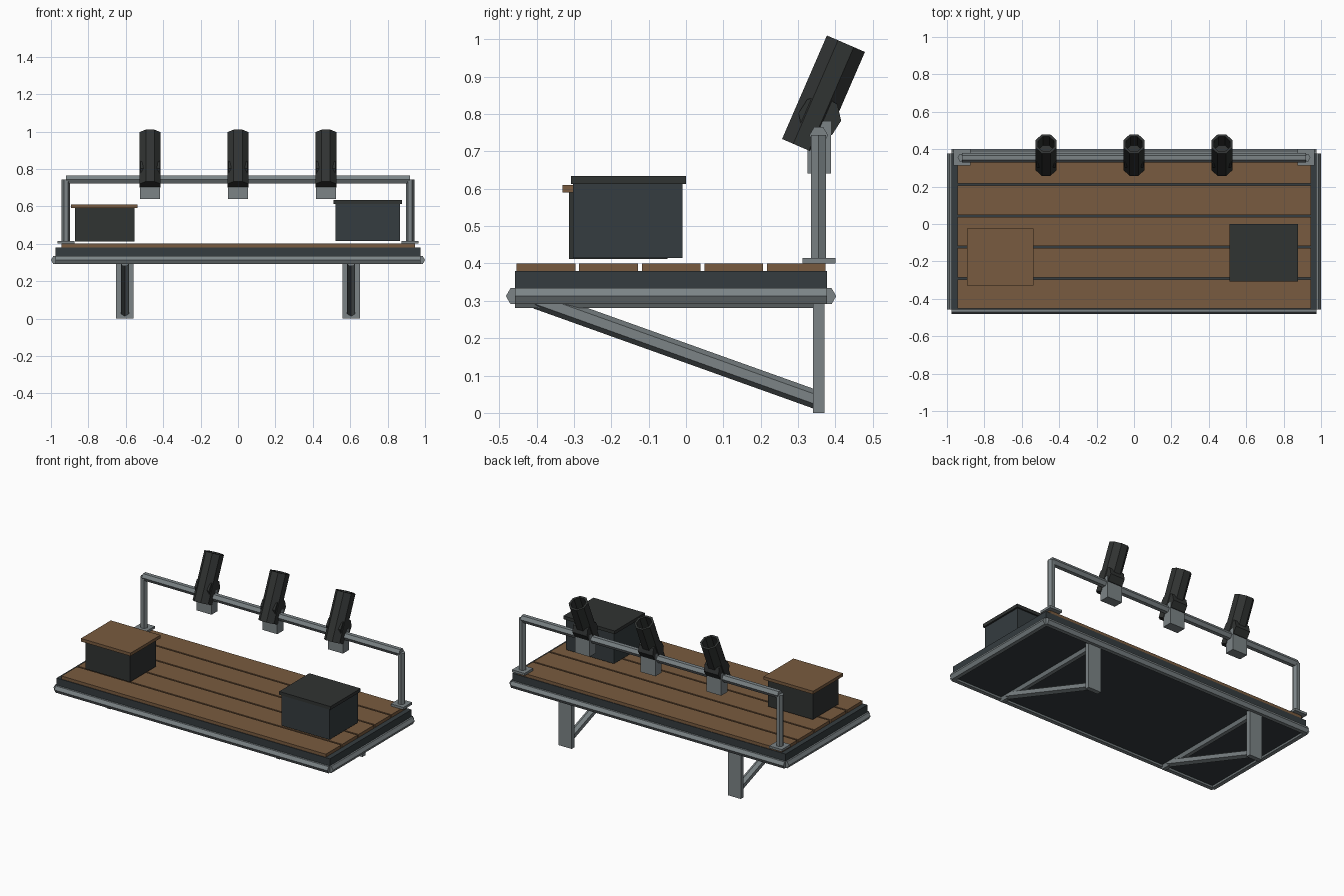
import bpy, bmesh
from math import pi, radians, cos, sin
from mathutils import Vector, Matrix

if "Cube" in bpy.data.objects:
    bpy.data.objects.remove(bpy.data.objects["Cube"])


def material(name, rgb):
    m = bpy.data.materials.new(name)
    m.diffuse_color = (*rgb, 1)
    m.use_nodes = True
    m.node_tree.nodes["Principled BSDF"].inputs["Base Color"].default_value = m.diffuse_color
    return m


STEEL = material("steel", (0.20, 0.23, 0.24))
SLATE = material("slate", (0.035, 0.045, 0.05))
BLACK = material("black", (0.03, 0.033, 0.032))
WOOD = material("wood", (0.19, 0.105, 0.05))


def finish(name, bm, mat):
    bmesh.ops.recalc_face_normals(bm, faces=bm.faces)
    me = bpy.data.meshes.new(name)
    bm.to_mesh(me)
    bm.free()
    me.materials.append(mat)
    ob = bpy.data.objects.new(name, me)
    bpy.context.collection.objects.link(ob)
    return ob


def box(name, x, y, z, mat):
    """Box from (min, max) ranges."""
    bm = bmesh.new()
    bmesh.ops.create_cube(bm, size=1)
    for v in bm.verts:
        v.co = Vector([(a + b) / 2 + c * (b - a) for (a, b), c in zip((x, y, z), v.co)])
    return finish(name, bm, mat)


def tube(name, p, q, r, mat, sides=6, spin=0.0, hole=0.0, depth=0.0):
    """Faceted bar from p to q, with an optional recess in the q end."""
    p, q = Vector(p), Vector(q)
    axis = (q - p).normalized()
    ref = Vector((0, 0, 1)) if abs(axis.z) < 0.99 else Vector((0, 1, 0))
    u = axis.cross(ref).normalized()
    w = u.cross(axis)
    bm = bmesh.new()
    profile = [(p, r), (q, r)]
    if hole:
        profile += [(q, hole), (q - axis * depth, hole)]
    rings = []
    for c, rad in profile:
        rings.append([bm.verts.new(c + rad * (u * cos(spin + 2 * pi * i / sides) + w * sin(spin + 2 * pi * i / sides)))
                      for i in range(sides)])
    for a, b in zip(rings, rings[1:]):
        for i in range(sides):
            j = (i + 1) % sides
            bm.faces.new((a[i], a[j], b[j], b[i]))
    bm.faces.new(rings[0])
    bm.faces.new(rings[-1])
    return finish(name, bm, mat)


# Shelf tray and deck planks
box("tray", (-0.977, 0.977), (-0.457, 0.377), (0.30, 0.38), SLATE)
for i in range(5):
    y = -0.453 + i * 0.1673
    box(f"plank_{i + 1}", (-0.945, 0.945), (y, y + 0.157), (0.38, 0.40), WOOD)

# Perimeter frame of hexagonal bars
Z = 0.3125
for label, y in (("front", -0.457), ("back", 0.377)):
    tube(f"{label}_frame_bar", (-0.977, y, Z), (0.977, y, Z), 0.025, STEEL)
for label, s in (("left", -1), ("right", 1)):
    tube(f"{label}_frame_bar", (s * 0.975, -0.457, Z), (s * 0.975, 0.377, Z), 0.025, STEEL)

    # Wall bracket: upright, underside arm and diagonal strut
    x = s * 0.605
    box(f"{label}_bracket_upright", (x - 0.046, x + 0.046), (0.34, 0.37), (0, 0.30), STEEL)
    tube(f"{label}_bracket_arm", (x, -0.457, 0.302), (x, 0.355, 0.302), 0.025, STEEL)
    tube(f"{label}_bracket_strut", (x, -0.40, 0.303), (x, 0.35, 0.035), 0.025, STEEL, spin=pi / 6)

    # Lamp rail post with base plate
    x = s * 0.92
    box(f"{label}_post_plate", (x - 0.045, x + 0.045), (0.312, 0.40), (0.40, 0.415), STEEL)
    tube(f"{label}_rail_post", (x, 0.355, 0.41), (x, 0.355, 0.744), 0.023, STEEL)

tube("lamp_rail", (-0.92, 0.355, 0.743), (0.92, 0.355, 0.743), 0.025, STEEL)

# Tilted spotlights with clamp and pivot disc
for label, x in (("left", -0.47), ("middle", 0), ("right", 0.47)):
    box(f"{label}_lamp_clamp", (x - 0.053, x + 0.053), (0.325, 0.388), (0.64, 0.78), STEEL)
    tube(f"{label}_lamp_pivot", (x - 0.052, 0.358, 0.792), (x + 0.052, 0.358, 0.792), 0.058,
         BLACK, sides=8, spin=radians(10))
    tube(f"{label}_lamp_body", (x, 0.308, 0.711), (x, 0.428, 0.988), 0.06, BLACK,
         sides=8, spin=pi / 8, hole=0.046, depth=0.12)

# Storage boxes with lids
box("left_crate", (-0.872, -0.553), (-0.313, -0.05), (0.412, 0.59), BLACK)
box("left_crate_lid", (-0.892, -0.537), (-0.33, -0.025), (0.59, 0.61), WOOD)
box("right_crate", (0.522, 0.866), (-0.303, -0.01), (0.415, 0.615), SLATE)
box("right_crate_lid", (0.51, 0.877), (-0.308, 0.0), (0.613, 0.634), BLACK)
